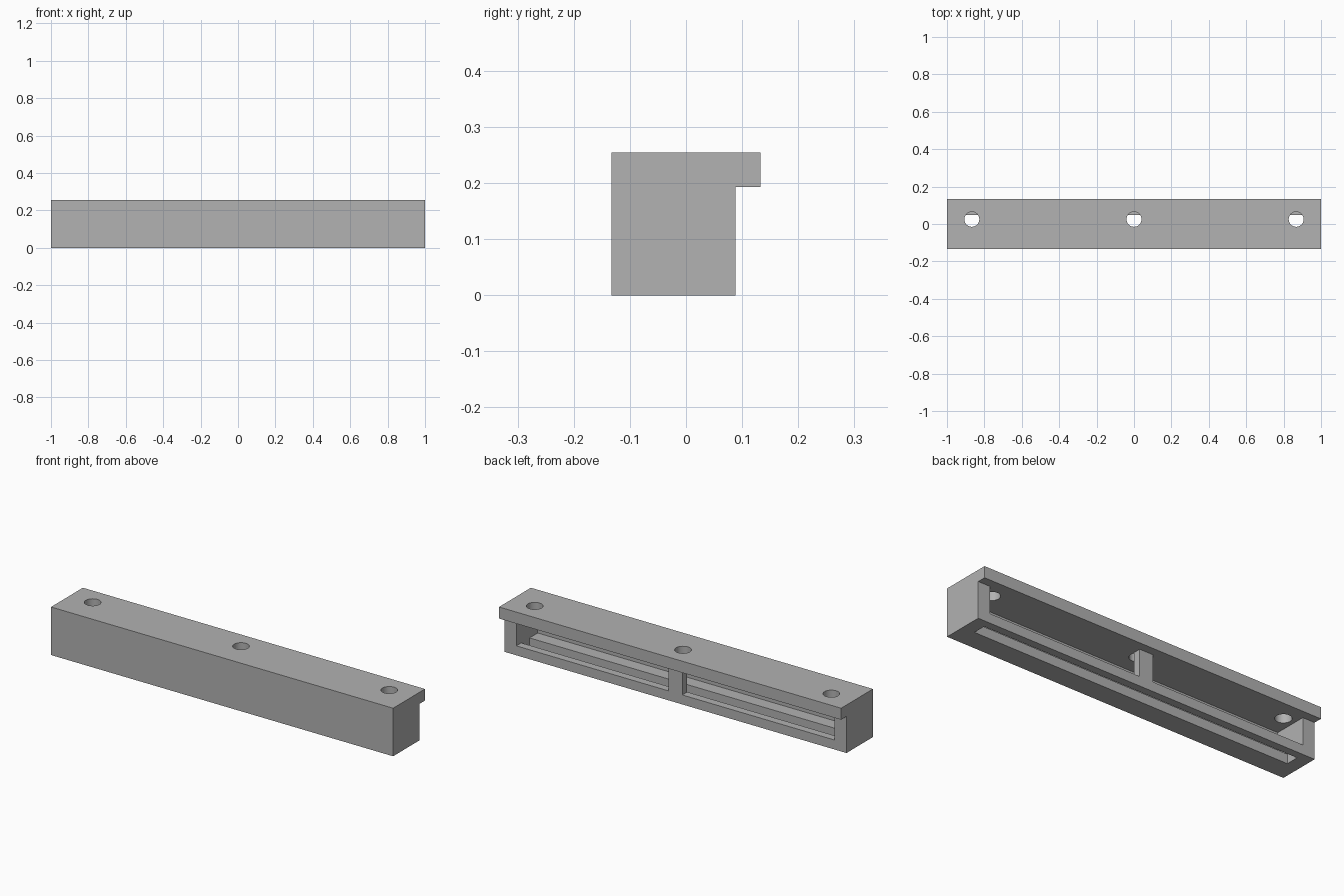
import bpy, bmesh
from mathutils import Matrix

if "Cube" in bpy.data.objects:
    bpy.data.objects.remove(bpy.data.objects["Cube"])

grey = bpy.data.materials.new("plain grey")
grey.diffuse_color = (0.445, 0.445, 0.445, 1)
grey.use_nodes = True
grey.node_tree.nodes["Principled BSDF"].inputs["Base Color"].default_value = grey.diffuse_color

# Break lines of the rail: end walls, pillar, front wall, slot, lip, floor, top plate
X = [-1, -0.93, -0.04, 0.04, 0.93, 1]
Y = [-0.133, -0.09, -0.022, 0.047, 0.088, 0.133]
Z = [0, 0.05, 0.193, 0.254]
N = (len(X) - 1, len(Y) - 1, len(Z) - 1)


def solid(c):
    """Whether the block between the break lines is filled."""
    i, j, k = c
    if any(v < 0 or v >= n for v, n in zip(c, N)):
        return False
    if k == 2:                      # top plate with overhanging lip
        return True
    if j == 4:                      # open space below the lip
        return False
    if i in (0, 4) or j == 0:       # end walls and front wall
        return True
    if k == 0:                      # floor with the long slot
        return j != 2
    return i == 2 and j == 3        # centre pillar


# Rail body: one closed shell around the filled blocks
bm = bmesh.new()
for i in range(N[0]):
    for j in range(N[1]):
        for k in range(N[2]):
            c = (i, j, k)
            if not solid(c):
                continue
            for a in range(3):
                u, w = (a + 1) % 3, (a + 2) % 3
                for side in (0, 1):
                    n = list(c)
                    n[a] += 2 * side - 1
                    if solid(n):
                        continue
                    ring = [(0, 0), (1, 0), (1, 1), (0, 1)]
                    verts = []
                    for du, dw in ring if side else ring[::-1]:
                        p = list(c)
                        p[a] += side
                        p[u] += du
                        p[w] += dw
                        verts.append(bm.verts.new((X[p[0]], Y[p[1]], Z[p[2]])))
                    bm.faces.new(verts)
bmesh.ops.remove_doubles(bm, verts=bm.verts, dist=1e-5)


def make_object(name, bm):
    mesh = bpy.data.meshes.new(name)
    bm.to_mesh(mesh)
    bm.free()
    mesh.materials.append(grey)
    ob = bpy.data.objects.new(name, mesh)
    bpy.context.collection.objects.link(ob)
    return ob


rail = make_object("slotted_rail", bm)

# Three screw holes through the top plate
bm = bmesh.new()
for x in (-0.867, 0, 0.867):
    bmesh.ops.create_cone(bm, cap_ends=True, segments=40, radius1=0.04, radius2=0.04,
                          depth=0.11, matrix=Matrix.Translation((x, 0.025, 0.245)))
cutter = make_object("screw_hole_cutter", bm)
cutter.hide_render = True

mod = rail.modifiers.new("screw_holes", 'BOOLEAN')
mod.operation = 'DIFFERENCE'
mod.solver = 'EXACT'
mod.object = cutter
bpy.context.view_layer.objects.active = rail
rail.select_set(True)
bpy.ops.object.modifier_apply(modifier=mod.name)
bpy.data.objects.remove(cutter)
bpy.ops.object.shade_smooth_by_angle(angle=0.52)
